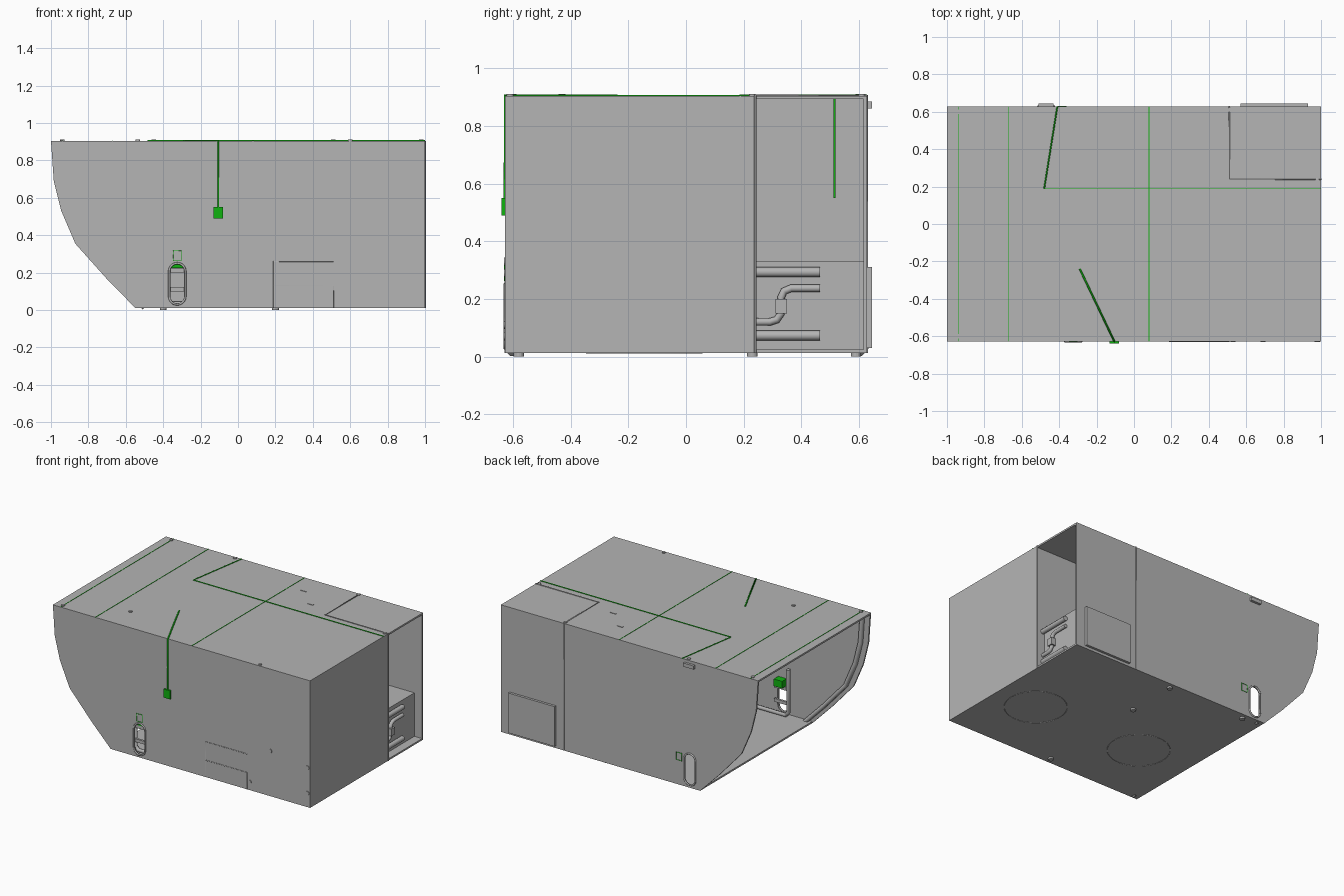
import bpy, bmesh, math
from mathutils import Vector

old = bpy.data.objects.get("Cube")
if old:
    bpy.data.objects.remove(old)


def material(name, color):
    m = bpy.data.materials.new(name)
    m.use_nodes = True
    m.diffuse_color = color
    m.node_tree.nodes["Principled BSDF"].inputs["Base Color"].default_value = color
    return m


GREY = material("shell grey", (0.46, 0.46, 0.46, 1))
GREEN = material("marking green", (0.005, 0.45, 0.005, 1))
W, H, FLOOR, T = 0.628, 0.905, 0.012, 0.012   # half width, roof, floor, sheet
BAY_X, BAY_Y = 0.51, 0.24                     # corner of the equipment bay


def finish(name, bm, mat):
    bmesh.ops.recalc_face_normals(bm, faces=bm.faces)
    me = bpy.data.meshes.new(name)
    bm.to_mesh(me)
    bm.free()
    ob = bpy.data.objects.new(name, me)
    bpy.context.collection.objects.link(ob)
    me.materials.append(mat)
    return ob


def box(name, x, y, z, mat=GREY):
    bm = bmesh.new()
    bmesh.ops.create_cube(bm, size=1)
    for v in bm.verts:
        for i, (lo, hi) in enumerate((x, y, z)):
            v.co[i] = lo if v.co[i] < 0 else hi
    return finish(name, bm, mat)


def prism(name, outline, y0, y1, mat=GREY):
    """Extrude an x-z outline along y."""
    bm = bmesh.new()
    face = bm.faces.new([bm.verts.new((x, y0, z)) for x, z in outline])
    grown = bmesh.ops.extrude_face_region(bm, geom=[face])["geom"]
    bmesh.ops.translate(bm, vec=(0, y1 - y0, 0),
                        verts=[g for g in grown if isinstance(g, bmesh.types.BMVert)])
    return finish(name, bm, mat)


def tube(name, points, r, mat=GREY, closed=False, sides=2):
    cu = bpy.data.curves.new(name, "CURVE")
    cu.dimensions = "3D"
    cu.bevel_depth, cu.bevel_resolution, cu.use_fill_caps = r, sides, True
    sp = cu.splines.new("POLY")
    sp.points.add(len(points) - 1)
    for p, co in zip(sp.points, points):
        p.co = (*co, 1)
    sp.use_cyclic_u = closed
    ob = bpy.data.objects.new(name, cu)
    bpy.context.collection.objects.link(ob)
    cu.materials.append(mat)
    return ob


def knob(name, center, axis, r=0.014, depth=0.012):
    bm = bmesh.new()
    bmesh.ops.create_cone(bm, cap_ends=True, segments=16, radius1=r, radius2=r, depth=depth)
    q = Vector((0, 0, 1)).rotation_difference(Vector(axis))
    for v in bm.verts:
        v.co = q @ v.co + Vector(center)
    return finish(name, bm, GREY)


def slot_outline(cx, z0, z1, r):
    pts = []
    for cz, start in ((z1 - r, 0), (z0 + r, math.pi)):
        pts += [(cx + r * math.cos(start + math.pi * i / 10),
                 cz + r * math.sin(start + math.pi * i / 10)) for i in range(11)]
    return pts


# Side walls with the swept nose and a hand slot in each
nose = [(-0.55, FLOOR), (-0.70, 0.165), (-0.87, 0.355),
        (-0.945, 0.53), (-0.985, 0.69), (-1, H)]
profile = nose + [(1, H), (1, FLOOR)]
for label, side, cx in (("front", -1, -0.325), ("back", 1, -0.47)):
    wall = prism(label + "_wall", profile, side * W, side * (W - T))
    slot = slot_outline(cx, 0.03, 0.25, 0.043)
    cutter = prism(label + "_slot_cutter", slot, side * (W - 0.1), side * (W + 0.1))
    cutter.hide_render = True
    cutter.hide_set(True)
    cutter.display_type = "WIRE"
    mod = wall.modifiers.new("slot", "BOOLEAN")
    mod.operation, mod.solver, mod.object = "DIFFERENCE", "EXACT", cutter
    tube(label + "_slot_rim", [(x, side * W, z) for x, z in slot], 0.006, closed=True)
    # Stiffening rib that follows the nose inside
    rib = [(x + 0.05, side * (W - 0.025), z) for x, z in nose]
    tube(label + "_nose_rib", rib, 0.016, sides=1)
    # Small label beside the slot
    lx = cx + (0 if side < 0 else 0.085)
    lz = 0.29 if side < 0 else 0.21
    r = 0.022
    tube(label + "_label_rim", [(lx + a * r, side * (W + 0.001), lz + b * r * 1.2)
         for a, b in ((-1, -1), (1, -1), (1, 1), (-1, 1))], 0.0025, GREEN, True, 0)

# Roof, floor, end wall and equipment bay partitions
box("roof", (-1, 1), (-W, W), (H - T, H))
box("floor", (-0.55, 1), (-W, W), (FLOOR, FLOOR + T))
box("end_wall", (1 - T, 1), (-W, BAY_Y), (FLOOR, H))
box("bay_side_wall", (BAY_X, 1), (BAY_Y - T, BAY_Y), (FLOOR, H))
box("bay_inner_wall", (BAY_X - T, BAY_X), (BAY_Y, W - T), (FLOOR, H - T))
box("bay_unit", (BAY_X, 0.94), (BAY_Y, W - T), (FLOOR, 0.33))
box("bay_inner_marking", (BAY_X, BAY_X + 0.006), (0.512, 0.518), (0.55, H), GREEN)

# Pipework on the bay unit
for i, z in enumerate((0.073, 0.293)):
    tube(f"straight_pipe_{i}", [(0.955, BAY_Y, z), (0.955, 0.465, z)], 0.017, sides=4)
bends = [(0.24, 0.12), (0.29, 0.12), (0.315, 0.128), (0.33, 0.15), (0.33, 0.205),
         (0.34, 0.227), (0.365, 0.237), (0.465, 0.237)]
tube("bent_pipe", [(0.955, y, z) for y, z in bends], 0.013, sides=4)
box("pipe_fitting", (0.94, 0.975), (0.31, 0.35), (0.15, 0.2))

# Service covers and hatch trim
box("back_cover", (0.57, 0.93), (W, 0.645), (0.03, 0.31))
tube("roof_hatch_trim", [(1, BAY_Y, H), (BAY_X, BAY_Y, H), (BAY_X, W, H),
                         (BAY_X, W, FLOOR)], 0.004)
tube("end_wall_trim", [(1, BAY_Y, FLOOR), (1, BAY_Y, H)], 0.004)
tube("front_panel_trim", [(0.51, -W, 0.26), (0.19, -W, 0.26),
                          (0.19, -W, FLOOR)], 0.0025)
tube("front_panel_divider", [(0.19, -W, 0.13), (0.51, -W, 0.13),
                             (0.51, -W, FLOOR)], 0.0025)

# Roof seams and green guide lines
for i, x in enumerate((-0.94, -0.67, 0.08)):
    box(f"roof_seam_{i}", (x - 0.002, x + 0.002), (-W, W), (H, H + 0.002), GREEN)
box("roof_long_line", (-0.48, 1), (0.186, 0.191), (H, H + 0.004), GREEN)
tube("roof_back_line", [(-0.48, 0.19, H), (-0.41, W, H)], 0.004, GREEN)
tube("front_cord", [(-0.29, -0.24, H), (-0.105, -W, H), (-0.105, -W, 0.55)], 0.005, GREEN)
box("cord_handle", (-0.13, -0.08), (-0.64, -W), (0.49, 0.55), GREEN)

# Latch bars behind the front slot, with a bent tube frame
for i, z in enumerate((0.1, 0.2)):
    box(f"latch_bar_{i}", (-0.38, -0.27), (-0.605, -0.59), (z, z + 0.022))
box("latch_box", (-0.355, -0.29), (-0.61, -0.56), (0.225, 0.275), GREEN)
tube("inner_tube_frame", [(-0.39, -0.58, 0.36), (-0.39, -0.58, 0.06), (-0.37, -0.58, 0.035),
                          (-0.1, -0.58, 0.035)], 0.014)

# Fasteners on roof, front and floor
for i, (x, y) in enumerate([(-0.94, -0.6), (-0.535, -0.43), (-0.94, 0.6), (-0.45, 0.61),
                            (0.51, 0.61), (0.98, 0.23), (0.6, -0.61)]):
    knob(f"roof_fastener_{i}", (x, y, H), (0, 0, 1), 0.012)
for i, (x, z) in enumerate([(0.53, 0.07), (0.69, 0.33), (0.98, 0.29), (0.98, 0.11)]):
    knob(f"front_fastener_{i}", (x, -W, z), (0, 1, 0), 0.014, 0.008)
for i, (x, y) in enumerate([(0.2, -0.58), (0.2, 0.23), (0.2, 0.59), (-0.4, 0.59)]):
    knob(f"foot_{i}", (x, y, 0.008), (0, 0, 1), 0.018, 0.016)
for i, (x, y) in enumerate([(0.19, 0.46), (0.34, 0.32)]):
    box(f"roof_slot_{i}", (x - 0.022, x + 0.022), (y - 0.006, y + 0.006), (H, H + 0.003))
box("back_latch", (-0.51, -0.43), (W, 0.645), (0.86, 0.885))

# Circular seams under the floor
for i, x in enumerate((0.69, -0.16)):
    ring = [(x + 0.2 * math.cos(a * math.pi / 20), -0.145 + 0.2 * math.sin(a * math.pi / 20),
             FLOOR) for a in range(40)]
    tube(f"floor_ring_{i}", ring, 0.002, closed=True, sides=0)
